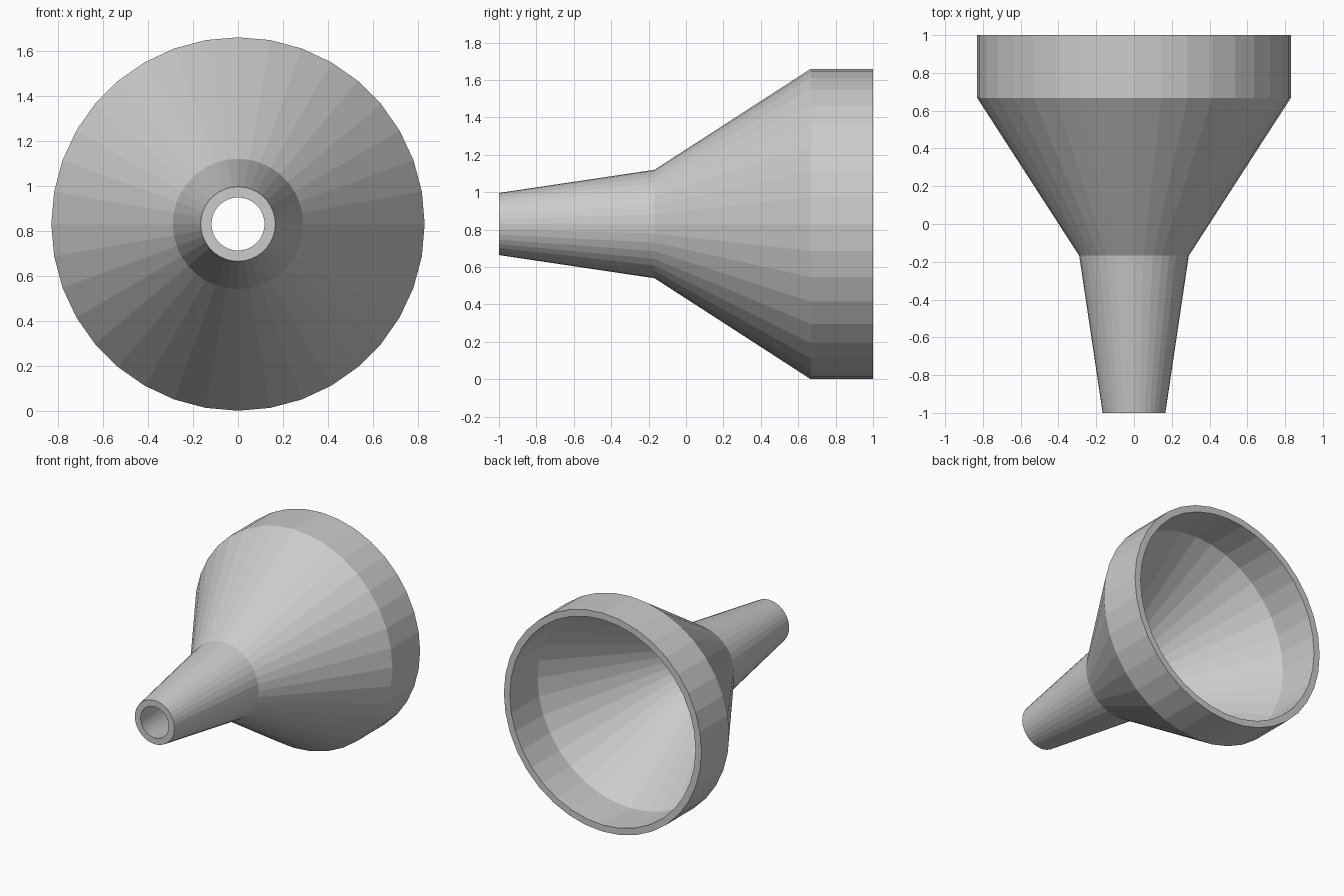
import bpy, bmesh
from math import sin, cos, tau

if "Cube" in bpy.data.objects:
    bpy.data.objects.remove(bpy.data.objects["Cube"])

SIDES = 36
AXIS_Z = 0.83

# Closed wall section (radius, y): outside from tip to rim, then back inside
PROFILE = [(0.166, -1.0), (0.29, -0.168), (0.83, 0.667), (0.83, 1.0),
           (0.78, 1.0), (0.78, 0.667), (0.24, -0.168), (0.118, -1.0)]


def lathe(name, profile, sides):
    """Revolve a closed section around the y axis with flat facets."""
    bm = bmesh.new()
    rings = [[bm.verts.new((r * cos(tau * i / sides), y,
                            AXIS_Z + r * sin(tau * i / sides)))
              for i in range(sides)] for r, y in profile]
    for k, ring in enumerate(rings):
        nxt = rings[(k + 1) % len(rings)]
        for i in range(sides):
            j = (i + 1) % sides
            bm.faces.new((ring[i], ring[j], nxt[j], nxt[i]))
    bmesh.ops.recalc_face_normals(bm, faces=bm.faces)
    mesh = bpy.data.meshes.new(name)
    bm.to_mesh(mesh)
    bm.free()
    obj = bpy.data.objects.new(name, mesh)
    bpy.context.collection.objects.link(obj)
    return obj


# Hollow funnel: tapered spout, cone and straight rim
lathe("funnel", PROFILE, SIDES)
